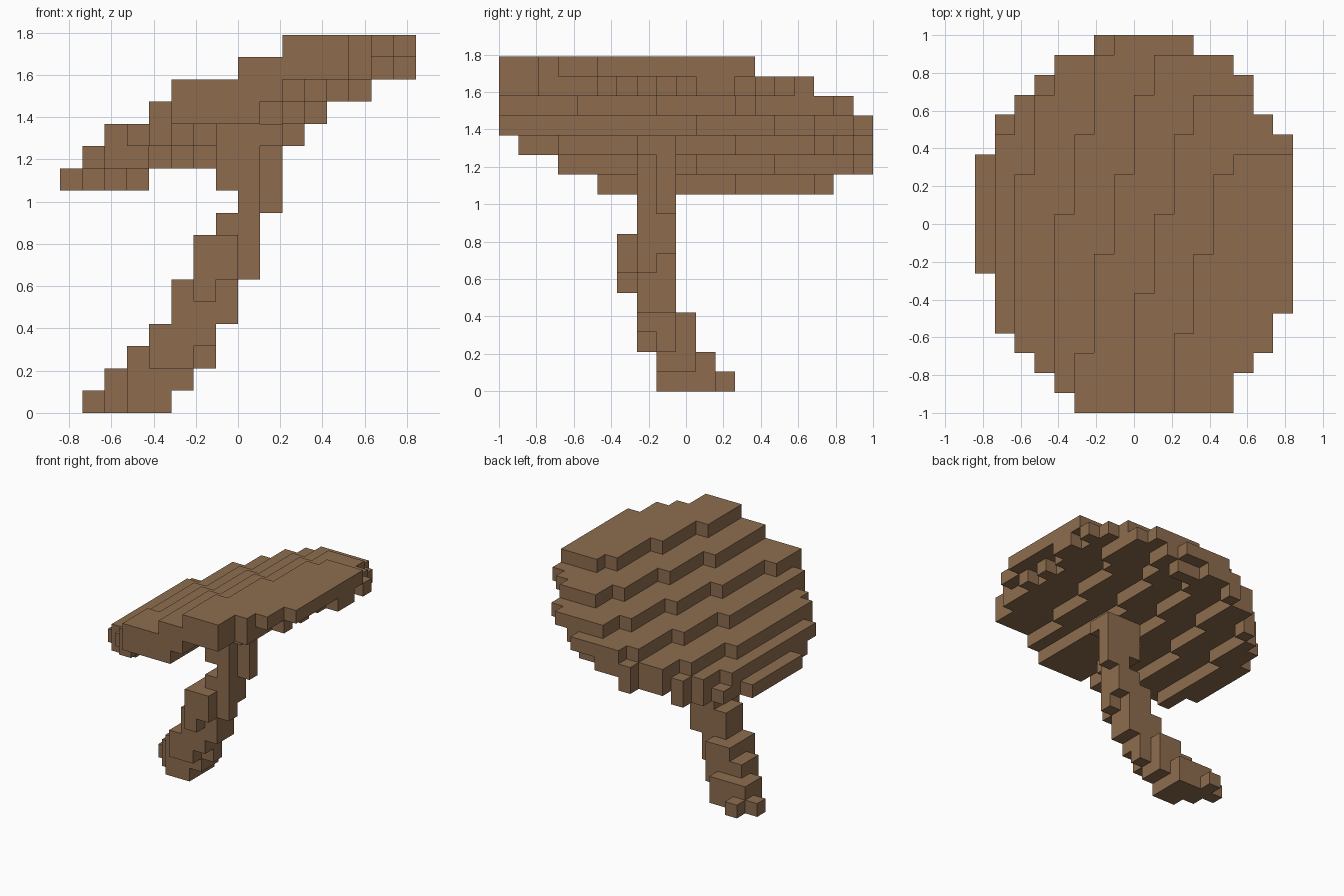
import bpy, bmesh
from mathutils import Vector

cube = bpy.data.objects.get("Cube")
if cube:
    bpy.data.objects.remove(cube, do_unlink=True)

S = 2 / 19                      # block size
ORIGIN = Vector((-8 * S, -1, 0))

bark = bpy.data.materials.new("brown")
bark.use_nodes = True
colour = (0.27, 0.152, 0.076, 1)
bark.diffuse_color = colour
bark.node_tree.nodes["Principled BSDF"].inputs["Base Color"].default_value = colour


def box(x, y, z):
    """All blocks in the inclusive ranges."""
    return {(i, j, k) for i in range(x[0], x[1] + 1)
            for j in range(y[0], y[1] + 1) for k in range(z[0], z[1] + 1)}


# Cap outline: first and end column of each row, front to back
LEFT = [5, 4, 3, 2] + [1] * 3 + [0] * 6 + [1, 1, 2, 3, 4, 6]
RIGHT = [13, 13, 14, 15, 15] + [16] * 9 + [15, 14, 14, 13, 11]

# Terraces: level -> (first column, rows where it moves right, end row)
STEPS = {17: (10, (4, 8, 12), 13), 16: (8, (6, 10, 14), 16),
         15: (5, (3, 8, 12, 16), 18), 14: (4, (10, 14, 18), 19),
         13: (2, (12, 16), 19), 12: (1, (14,), 19)}


def cap_top(i, j):
    for level, (start, shifts, end) in STEPS.items():
        if j < end and i >= start + sum(j >= s for s in shifts):
            return level
    return 11


def cap_bottom(i, j):
    low = max(cap_top(i, j) - 2, 10)
    if i == 8 and j < 6:
        low = 13                # thicker column under the front
    if i >= 12:
        low = max(low, 14 if i < 14 else 15)
    if j < 5:
        low = max(low, (13, 12, 12, 11, 11)[j])
    # Thin rim on the high side
    if 3 <= j <= 9 and i >= (15 if j in (5, 7, 9) else 14):
        low = 16
    if j == 12 and i == 15:
        low = 16
    # Undercut at the back
    if i in (9, 10) and j >= 17:
        low = j - 5
    return low


cap = set()
for j in range(19):
    for i in range(LEFT[j], RIGHT[j]):
        cap |= box((i, i), (j, j), (cap_bottom(i, j), cap_top(i, j) - 1))

# Leaning trunk, from the foot upwards
trunk = set()
for x, y, z in [
    ((3, 4), (8, 8), (0, 0)), ((2, 4), (9, 9), (0, 0)),
    ((1, 4), (10, 10), (0, 0)), ((2, 2), (11, 11), (0, 0)),
    ((3, 5), (8, 8), (1, 1)), ((2, 5), (9, 9), (1, 1)),
    ((2, 4), (10, 10), (1, 1)),
    ((4, 5), (7, 7), (2, 2)), ((3, 6), (8, 8), (2, 2)),
    ((3, 5), (9, 9), (2, 2)), ((4, 6), (7, 8), (3, 3)),
    ((4, 5), (9, 9), (3, 3)), ((5, 7), (7, 8), (4, 5)),
    ((6, 6), (6, 6), (5, 5)), ((6, 7), (6, 6), (6, 7)),
    ((6, 8), (7, 7), (6, 7)), ((6, 7), (8, 8), (6, 6)),
    ((6, 8), (8, 8), (7, 7)), ((7, 8), (7, 8), (8, 8)),
    ((8, 8), (7, 7), (9, 10)), ((8, 9), (8, 8), (9, 10)),
    ((7, 7), (7, 8), (10, 10)), ((7, 8), (7, 7), (11, 12)),
    ((7, 9), (8, 8), (11, 12)), ((9, 9), (7, 7), (12, 12)),
]:
    trunk |= box(x, y, z)
trunk -= cap
solid = cap | trunk


def build(name, blocks):
    """Mesh only the outer faces of a set of blocks."""
    bm = bmesh.new()
    verts = {}
    for b in sorted(blocks):
        for axis in range(3):
            for side in (0, 1):
                near = list(b)
                near[axis] += 2 * side - 1
                if tuple(near) in solid:
                    continue
                u, v = (axis + 1) % 3, (axis + 2) % 3
                ring = []
                for du, dv in ((0, 0), (1, 0), (1, 1), (0, 1)):
                    c = list(b)
                    c[axis] += side
                    c[u] += du
                    c[v] += dv
                    c = tuple(c)
                    if c not in verts:
                        verts[c] = bm.verts.new(ORIGIN + Vector(c) * S)
                    ring.append(verts[c])
                bm.faces.new(ring if side else ring[::-1])
    mesh = bpy.data.meshes.new(name)
    bm.to_mesh(mesh)
    bm.free()
    mesh.materials.append(bark)
    bpy.context.collection.objects.link(bpy.data.objects.new(name, mesh))


build("tilted_cap", cap)
build("leaning_trunk", trunk)
